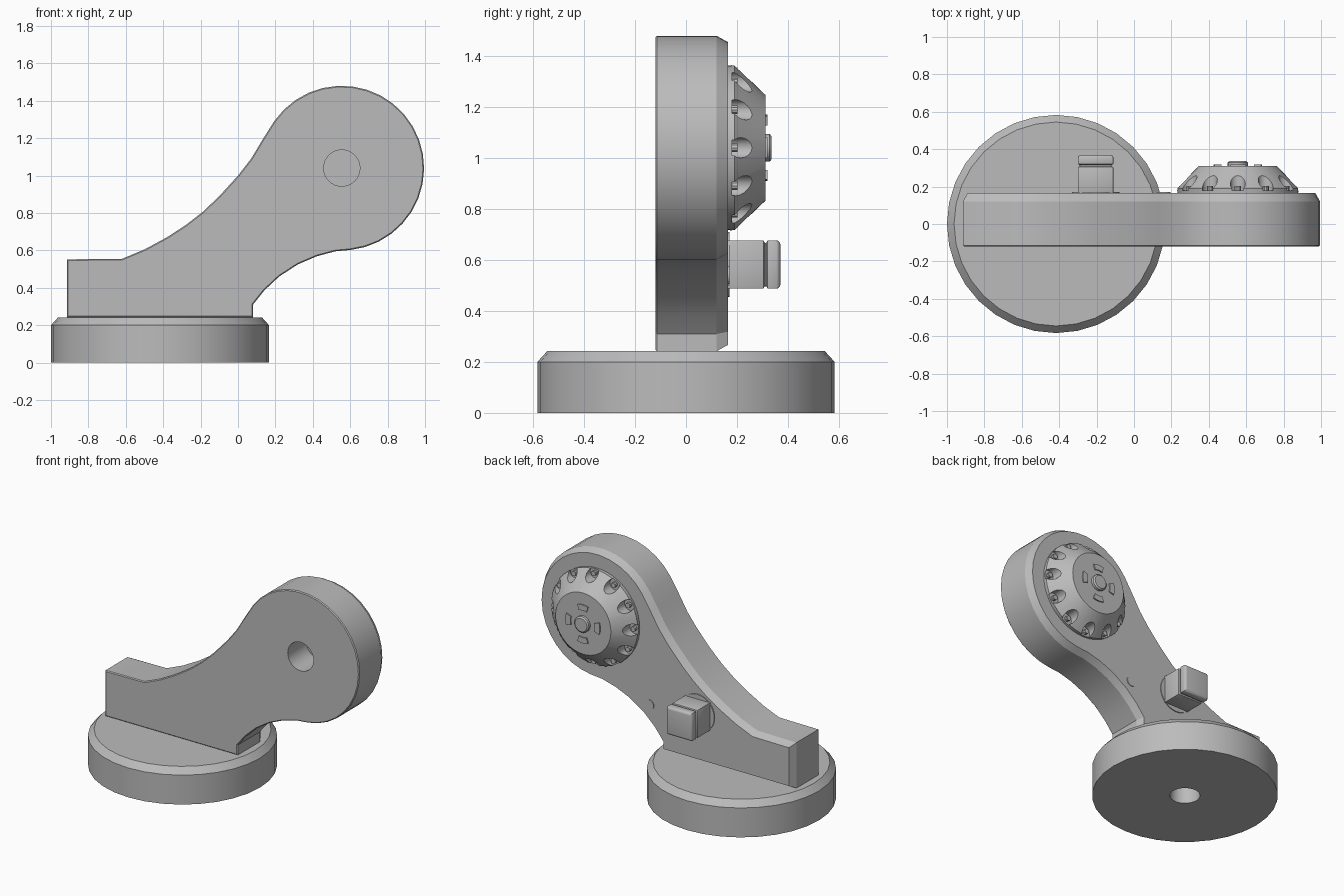
import bpy, bmesh
from math import sin, cos, pi, radians
from mathutils import Matrix, Vector

cube = bpy.data.objects.get("Cube")
if cube:
    bpy.data.objects.remove(cube)

grey = bpy.data.materials.new("plain_grey")
grey.use_nodes = True
colour = (0.5, 0.5, 0.5, 1)
grey.diffuse_color = colour
grey.node_tree.nodes["Principled BSDF"].inputs["Base Color"].default_value = colour

TO_BACK = Matrix.Rotation(-pi / 2, 4, 'X')  # turns +z into +y
HUB = Vector((0.555, 0, 1.04))
KNOB = Vector((-0.205, 0, 0.582))


def finish(name, bm):
    bmesh.ops.recalc_face_normals(bm, faces=bm.faces[:])
    mesh = bpy.data.meshes.new(name)
    bm.to_mesh(mesh)
    bm.free()
    mesh.materials.append(grey)
    ob = bpy.data.objects.new(name, mesh)
    bpy.context.scene.collection.objects.link(ob)
    return ob


def add_lathe(bm, profile, matrix, sides, phase=0.0):
    rings = []
    for r, h in profile:
        angles = [phase + 2 * pi * i / sides for i in range(sides)]
        rings.append([bm.verts.new(matrix @ Vector((r * cos(a), r * sin(a), h))) for a in angles])
    for low, high in zip(rings, rings[1:]):
        for i in range(sides):
            j = (i + 1) % sides
            bm.faces.new((low[i], low[j], high[j], high[i]))
    bm.faces.new(rings[0])
    bm.faces.new(rings[-1])


def lathe(name, profile, matrix, sides=32, phase=0.0):
    bm = bmesh.new()
    add_lathe(bm, profile, matrix, sides, phase)
    return finish(name, bm)


def on_back(centre):
    return Matrix.Translation(centre) @ TO_BACK


def prism(outline, y0, y1):
    """Extrude an x-z outline along y; returns the mesh and its two end faces."""
    bm = bmesh.new()
    front = [bm.verts.new((x, y0, z)) for x, z in outline]
    back = [bm.verts.new((x, y1, z)) for x, z in outline]
    ends = [bm.faces.new(front), bm.faces.new(back)]
    for i in range(len(outline)):
        j = (i + 1) % len(outline)
        bm.faces.new((front[i], front[j], back[j], back[i]))
    bmesh.ops.recalc_face_normals(bm, faces=bm.faces[:])
    return bm, ends


def cut(ob, cutter):
    mod = ob.modifiers.new("cut", 'BOOLEAN')
    mod.operation = 'DIFFERENCE'
    mod.solver = 'EXACT'
    mod.object = cutter
    apply(ob, mod)
    bpy.data.objects.remove(cutter)


def apply(ob, mod):
    with bpy.context.temp_override(object=ob, active_object=ob, selected_objects=[ob]):
        bpy.ops.object.modifier_apply(modifier=mod.name)


def arc(r, start, end, steps):
    for i in range(steps + 1):
        a = radians(start + (end - start) * i / steps)
        yield HUB.x + r * cos(a), HUB.z + r * sin(a)


parts = []

# Round base with chamfered rim and a blind hole underneath
parts.append(lathe("base", [(0.095, 0.2), (0.095, 0), (0.583, 0), (0.583, 0.2), (0.545, 0.242)],
                   Matrix.Translation((-0.417, 0, 0))))

# Arm: foot, concave neck and round head, with a chamfered back edge
outline = [(-0.915, 0.242), (-0.915, 0.552), (-0.62, 0.555), (-0.5, 0.605), (-0.38, 0.67),
           (-0.28, 0.735), (-0.19, 0.805), (-0.1, 0.89), (0, 1.0), (0.07, 1.09), (0.13, 1.19)]
outline += arc(0.44, 145, -84, 22)
outline += [(0.52, 0.595), (0.42, 0.568), (0.32, 0.525), (0.22, 0.46), (0.14, 0.385),
            (0.08, 0.31), (0.08, 0.242)]
bm, (front, back) = prism(outline, -0.114, 0.12)
for face, inset, shift in ((front, 0.006, -0.006), (back, 0.025, 0.045)):
    bmesh.ops.inset_region(bm, faces=[face], thickness=inset, use_even_offset=True)
    bmesh.ops.translate(bm, verts=face.verts[:], vec=(0, shift, 0))
arm = finish("arm", bm)
cut(arm, lathe("bore_cutter", [(0.097, -0.2), (0.097, 0.08)], on_back(HUB)))
parts.append(arm)

# Conical wheel with twelve scooped notches
wheel = lathe("wheel", [(0.322, 0.155), (0.325, 0.19), (0.208, 0.311)], on_back(HUB), 48)
spots = [HUB + 0.298 * Vector((cos(i * pi / 6), 0, sin(i * pi / 6))) for i in range(12)]
bm = bmesh.new()
for spot in spots:
    add_lathe(bm, [(0.04, 0.18), (0.04, 0.4)], on_back(spot), 16)
cut(wheel, finish("notch_cutter", bm))
parts.append(wheel)

# Small pins sitting in the notches
bm = bmesh.new()
for spot in spots:
    add_lathe(bm, [(0.017, 0.17), (0.017, 0.203)], on_back(spot), 10)
parts.append(finish("notch_pins", bm))

# Centre pin and four raised pads on the wheel face
parts.append(lathe("centre_pin", [(0.054, 0.3), (0.054, 0.328), (0.045, 0.336)], on_back(HUB), 24))
for i in range(4):
    mid = 90 * i
    pad = list(arc(0.13, mid - 18, mid + 18, 4)) + list(arc(0.092, mid + 18, mid - 18, 4))
    parts.append(finish("wheel_pad", prism(pad, 0.3, 0.319)[0]))

# Square knob with a groove, on a thin round collar
half = 2 ** 0.5
steps = [(0.095, 0.155), (0.095, 0.305), (0.085, 0.307), (0.085, 0.317), (0.095, 0.319),
         (0.095, 0.36), (0.084, 0.37)]
knob = lathe("square_knob", [(r * half, h) for r, h in steps], on_back(KNOB), 4, pi / 4)
bevel = knob.modifiers.new("soft_edges", 'BEVEL')
bevel.width = 0.005
bevel.segments = 2
apply(knob, bevel)
parts.append(knob)
parts.append(lathe("knob_collar", [(0.127, 0.155), (0.127, 0.171)], on_back(KNOB)))

# Small round plug on the arm
parts.append(lathe("arm_plug", [(0.035, 0.155), (0.035, 0.17)], on_back(Vector((0.16, 0, 0.54))), 20))

# Smooth the curved sides, keep corners sharp
bpy.ops.object.select_all(action='DESELECT')
for ob in parts:
    ob.select_set(True)
bpy.context.view_layer.objects.active = parts[0]
bpy.ops.object.shade_smooth_by_angle(angle=radians(25))
